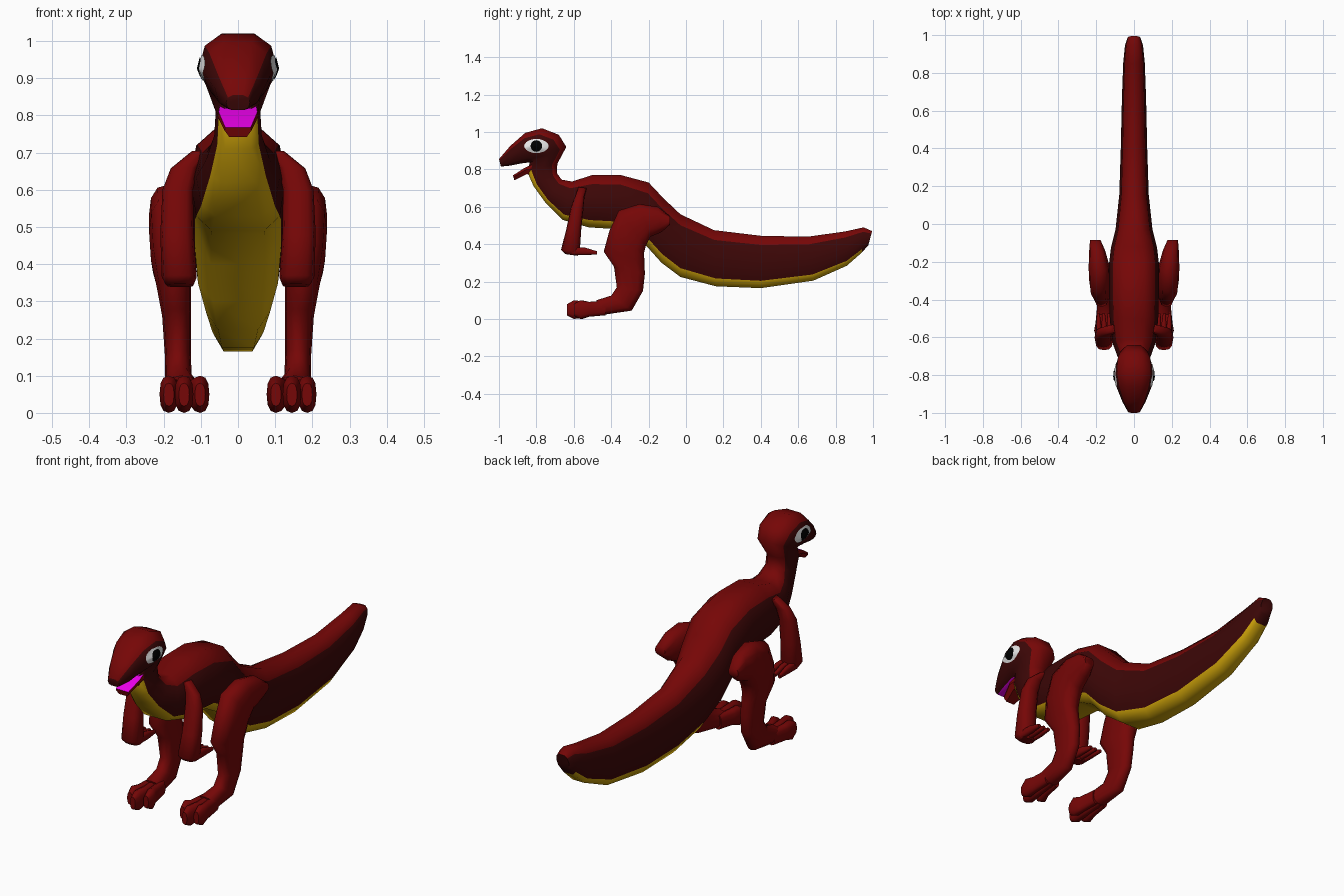
import bpy, bmesh, math
from mathutils import Vector
from mathutils.bvhtree import BVHTree

if "Cube" in bpy.data.objects:
    bpy.data.objects.remove(bpy.data.objects["Cube"])


def material(name, rgb):
    m = bpy.data.materials.new(name)
    m.diffuse_color = (*rgb, 1)
    m.use_nodes = True
    m.node_tree.nodes["Principled BSDF"].inputs["Base Color"].default_value = m.diffuse_color
    return m


RED = material("red", (0.18, 0.002, 0.002))
DARK = material("dark red flank", (0.045, 0.002, 0.002))
YELLOW = material("mustard belly", (0.64, 0.38, 0.003))
PINK = material("magenta mouth", (1, 0, 1))
WHITE = material("eye white", (1, 1, 1))
BLACK = material("pupil black", (0, 0, 0))

BODY = [(.42, 1), (.85, .65), (1, 0), (.88, -.72), (.55, -1),
        (-.55, -1), (-.88, -.72), (-1, 0), (-.85, .65), (-.42, 1)]
JAW = [(.95, 1), (1, .3), (.65, -1), (-.65, -1), (-1, .3), (-.95, 1)]
ROUND = [(math.copysign(abs(math.sin(a)) ** .8, math.sin(a)),
          math.copysign(abs(math.cos(a)) ** .8, math.cos(a)))
         for a in (2 * math.pi * k / 12 for k in range(12))]


def finish(name, bm, mats, angle):
    bmesh.ops.recalc_face_normals(bm, faces=bm.faces)
    me = bpy.data.meshes.new(name)
    bm.to_mesh(me)
    for m in mats:
        me.materials.append(m)
    me.shade_smooth()
    me.set_sharp_from_angle(angle=math.radians(angle))
    ob = bpy.data.objects.new(name, me)
    bpy.context.collection.objects.link(ob)
    return ob


def loft(name, sections, profile, side=1, mats=(RED,), rule=None, cap=0, angle=60):
    """Sections: x centre, upper (y, z), lower (y, z), half width, lower narrowing."""
    bm = bmesh.new()
    rings = []
    for x, up, low, w, *narrow in sections:
        b = narrow[0] if narrow else 1
        ring = []
        for px, t in profile:
            f = (t + 1) / 2
            k = b if t < 0 else 1
            ring.append(bm.verts.new((side * (x + px * w * k),
                                      low[0] + (up[0] - low[0]) * f,
                                      low[1] + (up[1] - low[1]) * f)))
        rings.append(ring)
    n = len(profile)
    for i in range(len(rings) - 1):
        for j in range(n):
            f = bm.faces.new((rings[i][j], rings[i][(j + 1) % n],
                              rings[i + 1][(j + 1) % n], rings[i + 1][j]))
            f.material_index = rule(i, j) if rule else 0
    for ring in (rings[0], rings[-1]):
        bm.faces.new(ring).material_index = cap
    return finish(name, bm, mats, angle)


# Tail, trunk, neck and head in one skin
skin = [
    (0, (.995, .47), (.975, .395), .035),
    (0, (.95, .49), (.94, .355), .048),
    (0, (.85, .468), (.86, .285), .057),
    (0, (.65, .44), (.68, .205), .064),
    (0, (.40, .445), (.40, .165), .070),
    (0, (.15, .475), (.16, .175), .078),
    (0, (-.03, .56), (-.03, .225), .098),
    (0, (-.12, .645), (-.13, .30), .122),
    (0, (-.20, .73), (-.22, .40), .132),
    (0, (-.35, .77), (-.36, .48), .132),
    (0, (-.50, .77), (-.52, .49), .128),
    (0, (-.61, .735), (-.66, .53), .112),
    (0, (-.665, .745), (-.75, .62), .085),
    (0, (-.69, .78), (-.815, .71), .064),
    (0, (-.688, .83), (-.85, .79), .060),
    (0, (-.64, .92), (-.835, .835), .085, .78),
    (0, (-.68, .985), (-.845, .837), .100, .78),
    (0, (-.77, 1.02), (-.855, .835), .105, .78),
    (0, (-.86, .995), (-.88, .832), .090, .82),
    (0, (-.94, .925), (-.94, .82), .062, .95),
    (0, (-1.0, .855), (-.99, .815), .032),
]


def skin_colour(i, j):
    if 1 <= i <= 13 and j in (3, 4, 5):
        return 2                      # belly and throat
    if i >= 14 and j == 4:
        return 3                      # roof of the mouth
    return 0 if j in (0, 8, 9) else 1  # back, else flanks


body = loft("body", skin, BODY, mats=(RED, DARK, YELLOW, PINK),
            rule=skin_colour, cap=1)

# Lower jaw with its inside coloured
loft("lower_jaw", [
    (0, (-.80, .835), (-.80, .75), .050),
    (0, (-.86, .810), (-.85, .775), .055),
    (0, (-.925, .768), (-.918, .742), .036),
], JAW, mats=(RED, PINK), rule=lambda i, j: int(j == 5), angle=30)

# Eyes: thin patches laid on the head surface
tmp = bmesh.new()
tmp.from_mesh(body.data)
tree = BVHTree.FromBMesh(tmp)


def eye_patch(name, side, ry, rz, lift, mat, power):
    bm = bmesh.new()

    def drop(y, z):
        hit = tree.ray_cast(Vector((side, y, z)), Vector((-side, 0, 0)))[0]
        return bm.verts.new((hit.x + side * lift, y, z))

    n, rings = 20, []
    centre = drop(-.80, .925)
    for r in (.25, .5, .75, 1):
        ring = []
        for k in range(n):
            a = 2 * math.pi * k / n
            s = math.sin(a)
            ring.append(drop(-.80 + ry * r * math.cos(a),
                             .925 + rz * r * math.copysign(abs(s) ** power, s)))
        rings.append(ring)
    for k in range(n):
        m = (k + 1) % n
        bm.faces.new((centre, rings[0][k], rings[0][m]))
        for a, b in zip(rings, rings[1:]):
            bm.faces.new((a[k], b[k], b[m], a[m]))
    ob = finish(name, bm, (mat,), 60)
    # open patches: make sure they face outward
    if ob.data.polygons[0].normal.x * side < 0:
        ob.data.flip_normals()


leg = [
    (.205, (-.085, .55), (-.085, .505), .028),
    (.195, (-.15, .60), (-.13, .465), .042),
    (.185, (-.25, .615), (-.19, .44), .055),
    (.182, (-.36, .58), (-.215, .39), .057),
    (.180, (-.41, .47), (-.225, .35), .054),
    (.172, (-.44, .36), (-.222, .31), .046),
    (.165, (-.385, .28), (-.22, .24), .039),
    (.162, (-.37, .17), (-.23, .15), .035),
    (.160, (-.40, .125), (-.29, .045), .036),
    (.150, (-.48, .10), (-.46, .02), .046),
]
arm = [
    (.100, (-.575, .705), (-.530, .70), .026),
    (.145, (-.592, .66), (-.543, .655), .036),
    (.162, (-.615, .60), (-.547, .60), .041),
    (.164, (-.640, .48), (-.560, .48), .045),
    (.158, (-.668, .37), (-.568, .36), .047),
    (.156, (-.645, .347), (-.58, .338), .036),
]

for side, tag in ((1, "right"), (-1, "left")):
    eye_patch(tag + "_eye_white", side, .066, .038, .003, WHITE, 1.1)
    eye_patch(tag + "_pupil", side, .031, .031, .006, BLACK, 1)
    loft(tag + "_leg", leg, ROUND, side)
    loft(tag + "_arm", arm, ROUND, side)
    # Three toes fanning forward
    for k, (x, y) in enumerate(((.102, -.59), (.145, -.635), (.186, -.60))):
        x0 = .15 + (x - .145) * .6
        loft(f"{tag}_toe_{k + 1}", [
            (x0, (-.43, .095), (-.43, .02), .02),
            ((x + x0) / 2, (-.52, .092), (-.52, .012), .023),
            (x, (y + .035, .10), (y + .035, .0), .025),
            (x, (y, .08), (y, .018), .014),
        ], ROUND, side)
    # Three fingers pointing back from the wrist
    for k, x in enumerate((.130, .158, .186)):
        loft(f"{tag}_finger_{k + 1}", [
            (x, (-.61, .385), (-.61, .342), .014),
            (x, (-.54, .382), (-.54, .342), .014),
            (x + .003, (-.475, .362), (-.475, .345), .008),
        ], ROUND, side)
tmp.free()
